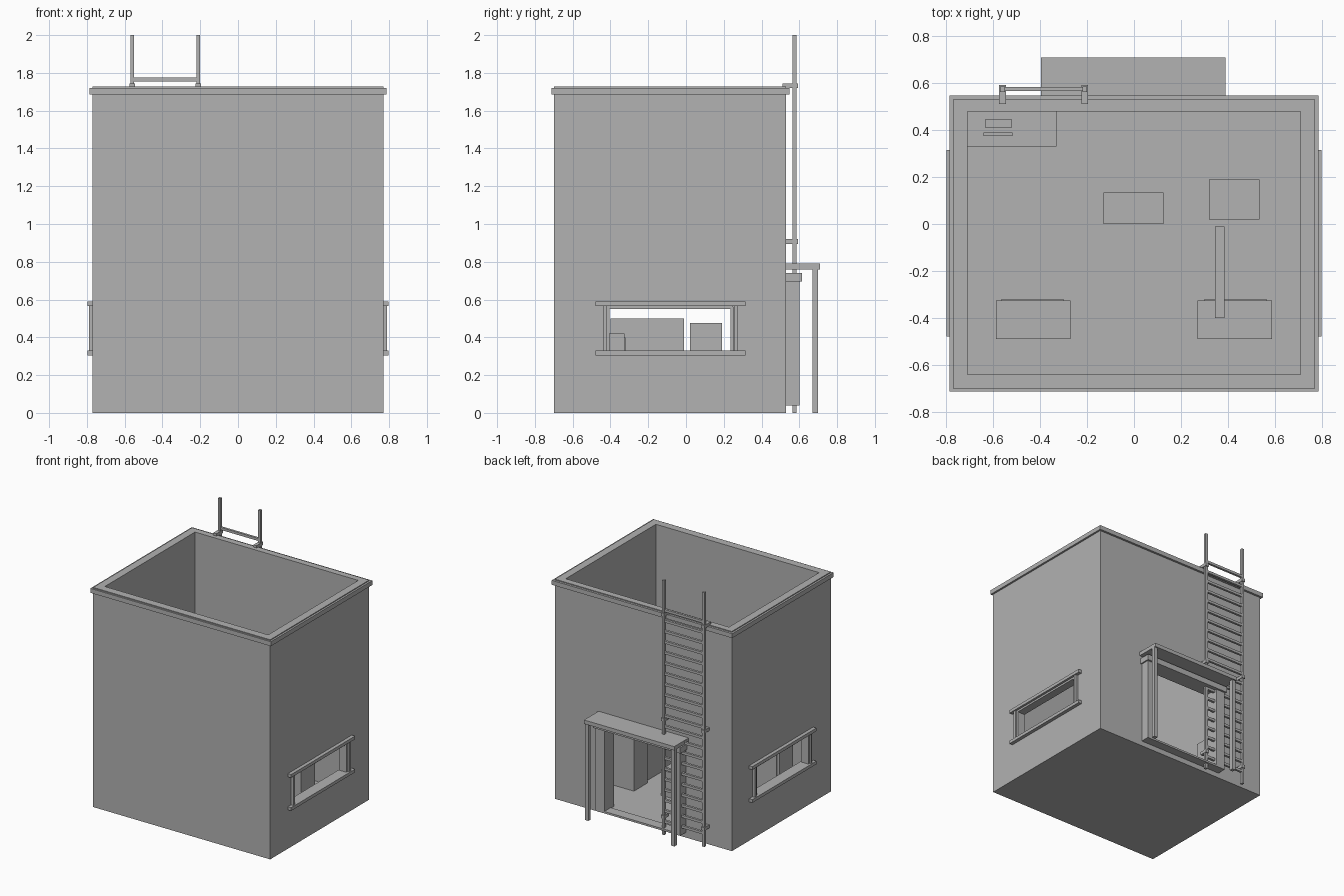
import bpy

if "Cube" in bpy.data.objects:
    bpy.data.objects.remove(bpy.data.objects["Cube"], do_unlink=True)

GREY = (0.445, 0.445, 0.445, 1)
concrete = bpy.data.materials.new("plain grey")
concrete.use_nodes = True
concrete.diffuse_color = GREY
concrete.node_tree.nodes["Principled BSDF"].inputs["Base Color"].default_value = GREY


def box(name, x, y, z):
    """Box from three (min, max) ranges."""
    verts = [(a, b, c) for a in x for b in y for c in z]
    faces = [(0, 1, 3, 2), (4, 6, 7, 5), (0, 4, 5, 1),
             (2, 3, 7, 6), (0, 2, 6, 4), (1, 5, 7, 3)]
    mesh = bpy.data.meshes.new(name)
    mesh.from_pydata(verts, [], faces)
    mesh.materials.append(concrete)
    obj = bpy.data.objects.new(name, mesh)
    bpy.context.collection.objects.link(obj)
    return obj


def cut(obj, *ranges):
    """Subtract a box and bake the result."""
    cutter = box("cutter", *ranges)
    cutter.hide_render = True
    mod = obj.modifiers.new("cut", "BOOLEAN")
    mod.operation, mod.solver, mod.object = "DIFFERENCE", "EXACT", cutter
    bpy.context.view_layer.update()
    baked = bpy.data.meshes.new_from_object(
        obj.evaluated_get(bpy.context.evaluated_depsgraph_get()))
    obj.modifiers.clear()
    obj.data = baked
    bpy.data.objects.remove(cutter, do_unlink=True)


def sided(name, x, y, z):
    """The same box on both sides of x = 0."""
    box(name + "_left", x, y, z)
    box(name + "_right", (-x[1], -x[0]), y, z)


# Open-topped shell with a floor, two side windows and a rear doorway
INSIDE_X, INSIDE_Y = (-0.71, 0.71), (-0.64, 0.48)
shell = box("walls", (-0.77, 0.77), (-0.70, 0.53), (0, 1.727))
cut(shell, INSIDE_X, INSIDE_Y, (0.05, 2))
cut(shell, (-1, 1), (-0.42, 0.25), (0.33, 0.56))
cut(shell, (-0.29, 0.29), (0.4, 0.7), (0.05, 0.695))

# Trim band around the top
trim = box("roof_trim", (-0.785, 0.785), (-0.713, 0.547), (1.685, 1.72))
cut(trim, (-0.765, 0.765), (-0.695, 0.525), (1.6, 1.8))

# Window frames
for z in (0.305, 0.565):
    sided("window_rail", (0.765, 0.798), (-0.48, 0.315), (z, z + 0.025))
for y in (-0.44, 0.255):
    sided("window_post", (0.765, 0.79), (y, y + 0.018), (0.33, 0.565))
for y in (-0.422, 0.235):
    sided("window_inner_post", (0.715, 0.78), (y, y + 0.017), (0.33, 0.56))
sided("window_inner_head", (0.715, 0.78), (-0.42, 0.25), (0.55, 0.565))

# Doorway surround, canopy and its posts
sided("door_jamb", (0.29, 0.37), (0.52, 0.60), (0.04, 0.70))
box("door_lintel", (-0.38, 0.38), (0.52, 0.615), (0.695, 0.74))
box("door_sill", (-0.37, 0.37), (0.52, 0.60), (0.04, 0.055))
box("canopy", (-0.395, 0.39), (0.52, 0.71), (0.76, 0.79))
sided("canopy_post", (0.36, 0.39), (0.67, 0.70), (0, 0.765))

# Ladder with wall brackets
for x in (-0.57, -0.22):
    box("ladder_rail", (x, x + 0.02), (0.563, 0.585), (0, 2))
    for z, y in ((0.13, 0.53), (0.895, 0.53), (1.72, 0.512)):
        box("ladder_bracket", (x - 0.004, x + 0.024), (y, 0.592), (z, z + 0.025))
for i in range(21):
    z = 1.755 - i * 0.083
    box("ladder_rung", (-0.56, -0.21), (0.566, 0.584), (z, z + 0.02))

# Furniture
FLOOR = 0.045
sided("desk", (0.27, 0.587), (-0.49, -0.325), (FLOOR, 0.42))
sided("desk_front", (0.30, 0.565), (-0.33, -0.32), (FLOOR + 0.03, 0.40))
box("partition", (0.345, 0.385), (-0.40, -0.01), (FLOOR, 0.50))
box("cabinet", (0.32, 0.535), (0.02, 0.19), (FLOOR, 0.475))
box("stool", (-0.13, 0.125), (0, 0.135), (FLOOR, 0.25))
box("counter", (-0.71, -0.33), (0.33, 0.48), (FLOOR, 0.36))
box("counter_tray", (-0.635, -0.52), (0.41, 0.445), (0.35, 0.375))
box("counter_bar", (-0.64, -0.518), (0.375, 0.39), (0.35, 0.37))
